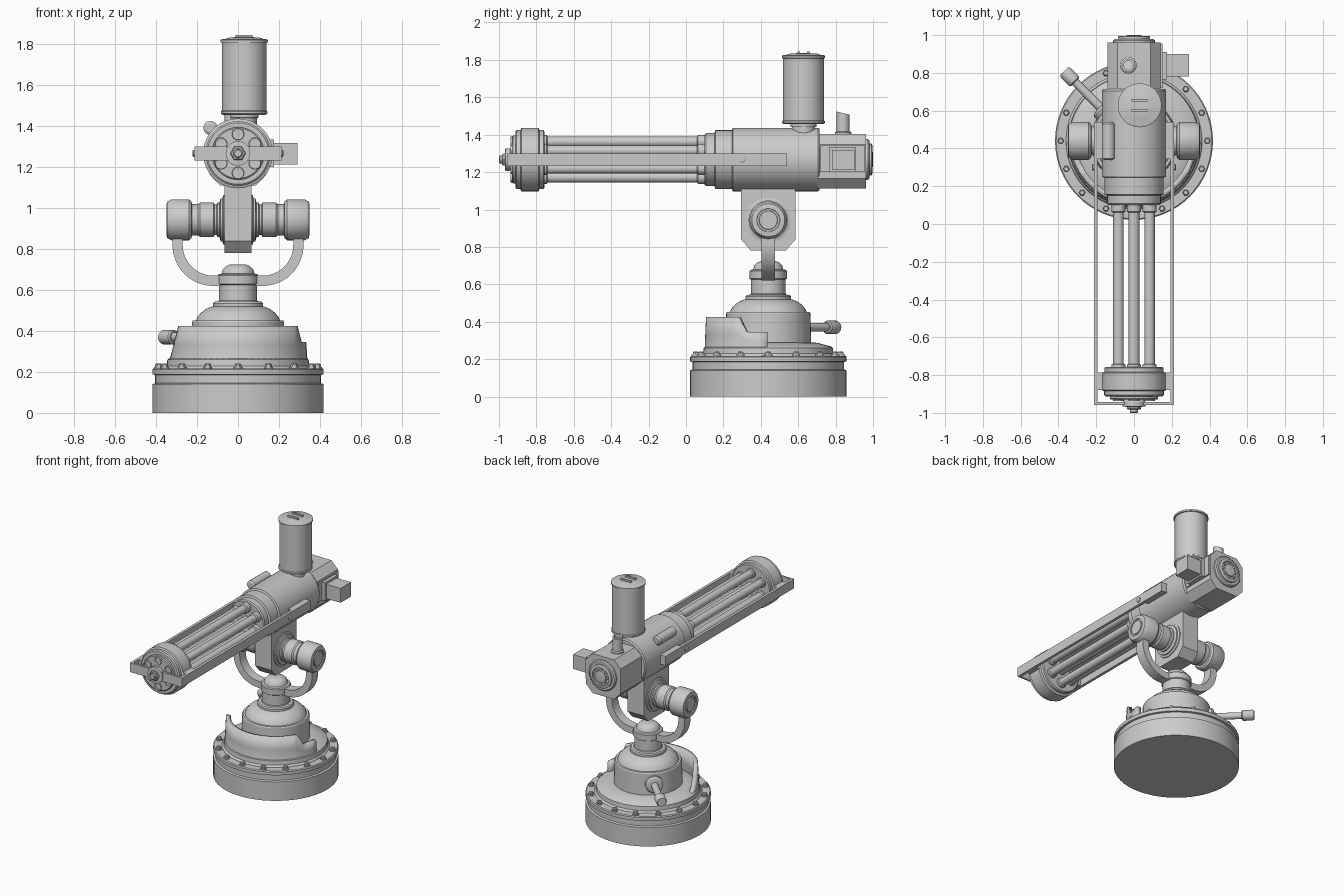
import bpy, bmesh
from math import sin, cos, pi, radians
from mathutils import Vector, Matrix

CY, AZ, TZ = 0.44, 1.267, 0.943   # base centre y, gun axis z, trunnion axis z
X, Y, Z = Vector((1, 0, 0)), Vector((0, 1, 0)), Vector((0, 0, 1))


def finish(name, bm, smooth=True, recalc=True):
    if recalc:
        bmesh.ops.recalc_face_normals(bm, faces=bm.faces)
    me = bpy.data.meshes.new(name)
    bm.to_mesh(me)
    bm.free()
    ob = bpy.data.objects.new(name, me)
    bpy.context.collection.objects.link(ob)
    if smooth:
        bpy.ops.object.select_all(action='DESELECT')
        ob.select_set(True)
        bpy.context.view_layer.objects.active = ob
        bpy.ops.object.shade_smooth_by_angle(angle=radians(32))
    return ob


def lathe(name, prof, origin=(0, 0, 0), axis=Z, n=48):
    """Spin (radius, height) points around an axis; ends are capped."""
    m = Matrix.Translation(origin) @ axis.to_track_quat('Z', 'Y').to_matrix().to_4x4()
    bm = bmesh.new()
    rings = [[bm.verts.new(m @ Vector((r * cos(2 * pi * i / n), r * sin(2 * pi * i / n), h)))
              for i in range(n)] for r, h in prof]
    for a, b in zip(rings, rings[1:]):
        for i in range(n):
            j = (i + 1) % n
            bm.faces.new((a[i], a[j], b[j], b[i]))
    bm.faces.new(rings[0])
    bm.faces.new(rings[-1])
    return finish(name, bm, n > 8)


def prism(name, pts, t0, t1, axis='y', smooth=False):
    """Extrude a 2D outline along x or y."""
    bm = bmesh.new()
    put = (lambda p, t: (t, p[0], p[1])) if axis == 'x' else (lambda p, t: (p[0], t, p[1]))
    a = [bm.verts.new(put(p, t0)) for p in pts]
    b = [bm.verts.new(put(p, t1)) for p in pts]
    for i in range(len(pts)):
        j = (i + 1) % len(pts)
        bm.faces.new((a[i], a[j], b[j], b[i]))
    bm.faces.new(a)
    bm.faces.new(b)
    return finish(name, bm, smooth)


def box(name, x0, x1, y0, y1, z0, z1):
    return prism(name, [(x0, z0), (x1, z0), (x1, z1), (x0, z1)], y0, y1)


# Base drum with flange and mound
lathe("base_drum", [(.418, 0), (.418, .14), (.405, .145), (.405, .185), (.418, .188), (.418, .212),
                    (.412, .218), (.36, .218), (.348, .23), (.345, .26), (.335, .268),
                    (.27, .285), (.24, .29), (.1, .29)], (0, CY, 0), n=64)
for i in range(16):
    a = i * pi / 8
    p = (.388 * cos(a), CY + .388 * sin(a), .21)
    lathe("flange_washer", [(.022, 0), (.022, .014)], p, n=16)
    lathe("flange_bolt", [(.017, 0), (.017, .026), (.012, .031)], p, n=6)

# Curved front shield
cols = [(-88, .25), (-76, .30), (-68, .36), (-61, .425)]
cols += [(-61 + 122 * i / 24, .425) for i in range(1, 25)]
cols += [(69, .347), (75, .345), (82, .345), (89, .345)]
bm = bmesh.new()
grid = []
for deg, top in cols:
    a = radians(deg)
    rows = [(.365, .215), (.348, .228), (.340, .245), (.337, (.245 + top) / 2), (.333, top)]
    grid.append([bm.verts.new((r * sin(a), CY - r * cos(a), z)) for r, z in rows])
for c, d in zip(grid, grid[1:]):
    for j in range(4):
        bm.faces.new((c[j], d[j], d[j + 1], c[j + 1]))
shield = finish("front_shield", bm, recalc=False)
sol = shield.modifiers.new("thickness", 'SOLIDIFY')
sol.thickness, sol.offset = .03, -1

# Turret, dome and neck
lathe("turret", [(.23, .27), (.225, .445), (.22, .452), (.205, .452), (.197, .47), (.18, .49), (.155, .508),
                 (.13, .518), (.122, .52), (.122, .535), (.115, .543), (.097, .545), (.093, .55), (.093, .625),
                 (.1, .63), (.1, .67), (.095, .677), (.08, .68), (.075, .70), (.06, .716), (.04, .724)],
      (0, CY, 0))

# Side lever on the turret
lever = Vector((-.707, .707, 0))
lathe("side_lever", [(.06, .2), (.06, .24), (.05, .25), (.024, .255), (.022, .44), (.03, .44), (.036, .447),
                     (.036, .51), (.03, .522)], (0, CY, .37), lever, 24)

# U-shaped yoke
def u_arc(r):
    left = [(-.12 - r * cos(t * pi / 24), .82 - r * sin(t * pi / 24)) for t in range(13)]
    left.insert(0, (-.12 - r, .88))
    return left + [(-x, z) for x, z in reversed(left)]
prism("yoke", u_arc(.2) + u_arc(.15)[::-1], CY - .035, CY + .035, smooth=True)

# Trunnion on both sides
for s in (-1, 1):
    lathe("trunnion", [(.12, .05), (.12, .072), (.105, .076), (.105, .085), (.085, .09), (.085, .1),
                       (.075, .105), (.075, .115), (.084, .12), (.084, .185), (.076, .195), (.076, .225),
                       (.09, .227), (.1, .24), (.1, .325), (.088, .347), (.062, .35), (.06, .343),
                       (.05, .343), (.048, .35)], (0, CY, TZ), X * s)

# Mount block below the gun
prism("mount_block", [(.295, 1.2), (.295, .84), (.345, .782), (.535, .782), (.585, .84), (.585, 1.2)],
      -.066, .066, 'x')

# Gun body
lathe("gun_body", [(.06, .1), (.135, .1), (.142, .108), (.142, .152), (.157, .157), (.157, .245), (.17, .25),
                   (.17, .705), (.163, .715), (.1, .715)], (0, 0, AZ), Y)

# Rear receiver with end cap
c, h = .088, .14
octa = [(-c, -h), (c, -h), (h, -c), (h, c), (c, h), (-c, h), (-h, c), (-h, -c)]
prism("rear_receiver", [(x, z * 1.04 + AZ - .01) for x, z in octa], .70, .962)
lathe("rear_cap", [(.11, .95), (.11, .972), (.102, .98), (.085, .98), (.085, .992), (.078, .996), (.066, .996),
                   (.064, .986), (.045, .986), (.043, .998), (.03, 1.0)], (0, 0, AZ), Y)
for i in range(8):
    a = i * pi / 4
    lathe("rear_cap_bolt", [(.009, .98), (.009, .995)], (.054 * cos(a), 0, AZ + .054 * sin(a)), Y, 6)

# Feed box on the right side
box("feed_frame", .1, .15, .72, .955, 1.20, 1.345)
box("feed_frame_rim", .1, .175, .765, .91, 1.20, 1.335)
box("feed_box", .13, .29, .78, .90, 1.212, 1.318)

# Rear pipe with slanted top
pipe = lathe("rear_pipe", [(.044, 1.38), (.044, 1.412), (.035, 1.418), (.035, 1.515), (.024, 1.515),
                           (.024, 1.49)], (-.03, .84, 0), n=24)
for v in pipe.data.vertices:
    if v.co.z > 1.48:
        v.co.z -= (v.co.y - .84) * .25

# Canister with neck, rims and lid handles
lathe("canister", [(.062, 1.39), (.062, 1.44), (.07, 1.442), (.07, 1.456), (.105, 1.456), (.114, 1.462),
                   (.114, 1.472), (.109, 1.476), (.109, 1.808), (.116, 1.81), (.116, 1.822), (.106, 1.826),
                   (.095, 1.826), (.075, 1.833), (.03, 1.836)], (.03, .628, 0))
for y in (.602, .655):
    box("lid_handle", -.012, .072, y - .007, y + .007, 1.82, 1.846)

# Small tube on the upper left of the body
lathe("side_tube", [(.022, .34), (.034, .348), (.034, .53), (.022, .54)], (-.135, 0, 1.392), Y, 24)
box("side_tube_saddle", -.14, -.09, .37, .51, 1.34, 1.385)

# Barrels in a ring, plus a central shaft
for i in range(6):
    a = i * pi / 3 + pi / 2
    lathe("barrel", [(.020, -.87), (.020, -.935), (.028, -.937), (.030, -.93), (.028, -.78), (.036, -.775),
                     (.036, -.745), (.028, -.74), (.028, .06), (.036, .065), (.036, .12)],
          (.095 * cos(a), 0, AZ + .095 * sin(a)), Y, 20)
lathe("central_shaft", [(.03, -.92), (.03, .12)], (0, 0, AZ), Y, 20)

# Muzzle housing with side lugs
lathe("muzzle_housing", [(.08, -.757), (.15, -.757), (.157, -.762), (.157, -.783), (.17, -.788), (.17, -.88),
                         (.158, -.885), (.158, -.905), (.15, -.912), (.128, -.912), (.128, -.925),
                         (.122, -.93), (.03, -.93)], (0, 0, AZ), Y, 64)

# Long side rails, lugs and front crossbar
for s in (-1, 1):
    x = sorted((s * .192, s * .212))
    box("side_rail", *x, -.955, .54, AZ - .035, AZ + .033)
    for name, y0, y1 in (("muzzle_lug", -.88, -.785), ("rail_bracket", .345, .54)):
        box(name, *sorted((s * .14, s * .2)), y0, y1, AZ - .034, AZ + .032)
    lathe("rail_bolt", [(.018, .2), (.018, .218), (.012, .222)], (0, .30, AZ), X * s, 12)
box("front_crossbar", -.212, .212, -.957, -.942, AZ - .035, AZ + .033)
lathe("crossbar_hub", [(.045, -.92), (.06, -.943), (.06, -.966), (.04, -.968)], (0, 0, AZ), Y, 32)
lathe("hub_nut", [(.038, -.96), (.038, -.978), (.032, -.983)], (0, 0, AZ), Y, 6)
lathe("hub_tip", [(.022, -.97), (.022, -.995), (.017, -1.0)], (0, 0, AZ), Y, 20)
